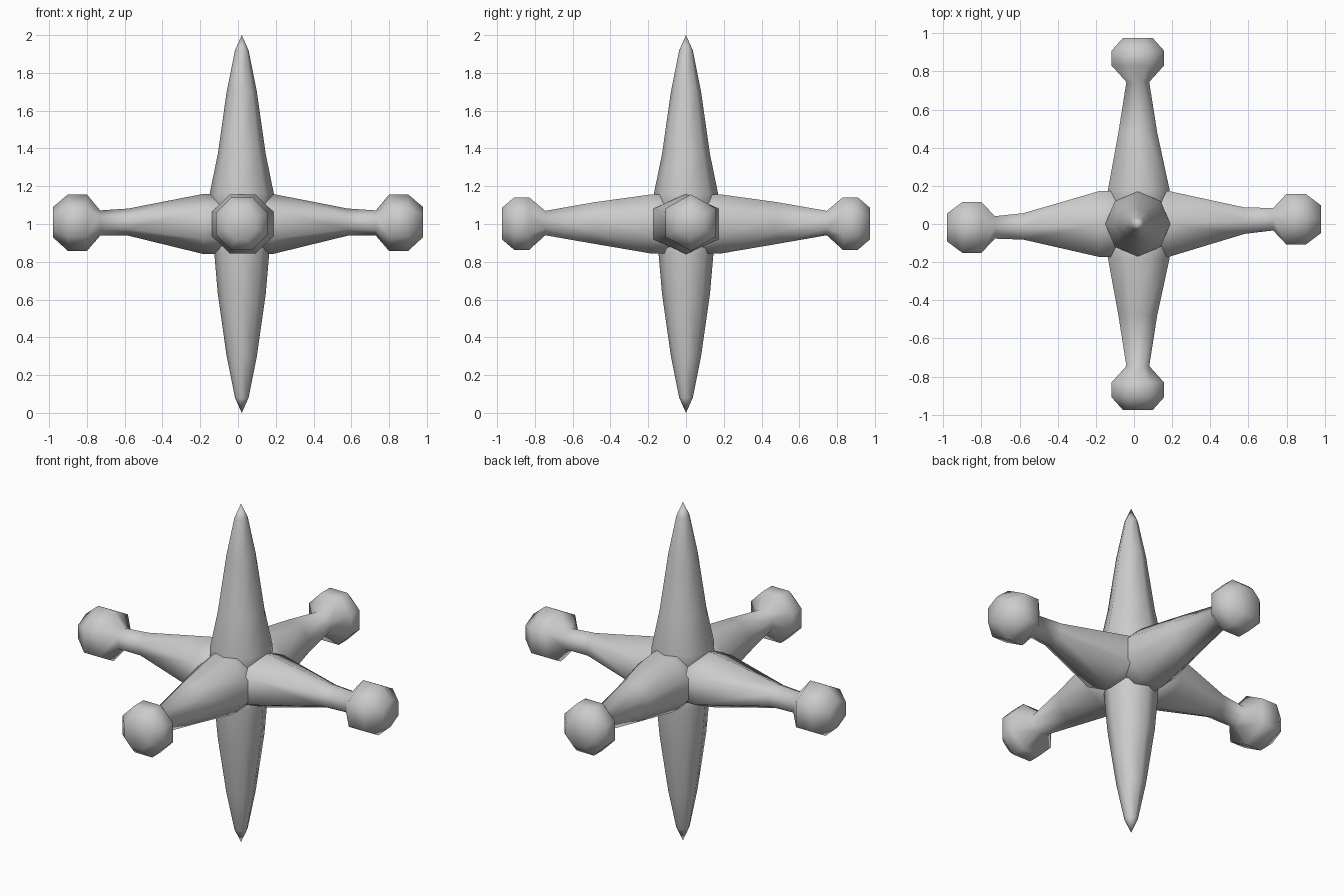
import bpy, bmesh, math
from mathutils import Vector

if "Cube" in bpy.data.objects:
    bpy.data.objects.remove(bpy.data.objects["Cube"])


def arm(name, axis, sides, phase, rings):
    """Loft rings (distance, offset_u, offset_v, radius_u, radius_v) along an axis from the hub."""
    w = Vector(axis)
    if abs(w.z) > 0.5:
        u, v = Vector((1, 0, 0)), Vector((0, 1, 0))
    else:
        u, v = Vector((abs(w.y), abs(w.x), 0)), Vector((0, 0, 1))
    bm = bmesh.new()
    loops = []
    for d, ou, ov, ru, rv in rings:
        c = Vector((0, 0, 1)) + w * d + u * ou + v * ov
        if ru == 0:
            loops.append([bm.verts.new(c)])
            continue
        loops.append([bm.verts.new(c + u * ru * math.cos(a) + v * rv * math.sin(a))
                      for a in (phase + 2 * math.pi * i / sides for i in range(sides))])
    for a, b in zip(loops, loops[1:]):
        for i in range(sides):
            j = (i + 1) % sides
            if len(b) == 1:
                bm.faces.new((a[i], a[j], b[0]))
            else:
                bm.faces.new((a[i], a[j], b[j], b[i]))
    bm.faces.new(loops[0])
    if len(loops[-1]) > 1:
        bm.faces.new(loops[-1])
    bmesh.ops.recalc_face_normals(bm, faces=bm.faces)
    me = bpy.data.meshes.new(name)
    bm.to_mesh(me)
    bm.free()
    for p in me.polygons:
        p.use_smooth = True
    ob = bpy.data.objects.new(name, me)
    bpy.context.collection.objects.link(ob)
    return ob


# Pointed vertical spikes
for name, sgn, root in (("top_spike", 1, 0.17), ("bottom_spike", -1, 0.145)):
    arm(name, (0, 0, sgn), 8, 0, [
        (0, 0.02, 0, root, root), (0.16, 0.02, 0, root, root),
        (0.37, 0.02, 0, 0.127, 0.127), (0.70, 0.02, 0, 0.08, 0.08),
        (0.92, 0.02, 0, 0.036, 0.036), (1.0, 0.02, 0, 0, 0)])

# Side arms with faceted hexagonal knobs
for name, sgn, oy in (("right_arm", 1, 0.025), ("left_arm", -1, -0.018)):
    arm(name, (sgn, 0, 0), 6, math.pi / 2, [
        (0, 0, 0, 0.20, 0.16), (0.18, 0, 0, 0.20, 0.16),
        (0.58, oy * 0.7, 0.01, 0.08, 0.072), (0.73, oy, 0.005, 0.068, 0.067),
        (0.80, oy, 0.007, 0.154, 0.15), (0.90, oy, 0.007, 0.154, 0.15),
        (0.98, oy, 0.01, 0.085, 0.08)])

# Front and back arms with knobs
for name, sgn in (("front_arm", -1), ("back_arm", 1)):
    arm(name, (0, sgn, 0), 8, math.pi / 8, [
        (0, 0.025, 0, 0.175, 0.17), (0.18, 0.025, 0, 0.175, 0.17),
        (0.48, 0.02, 0.005, 0.11, 0.12), (0.745, 0.02, 0.005, 0.065, 0.07),
        (0.83, 0.02, 0.002, 0.148, 0.15), (0.91, 0.02, 0.002, 0.148, 0.15),
        (0.975, 0.02, 0.002, 0.085, 0.09)])
